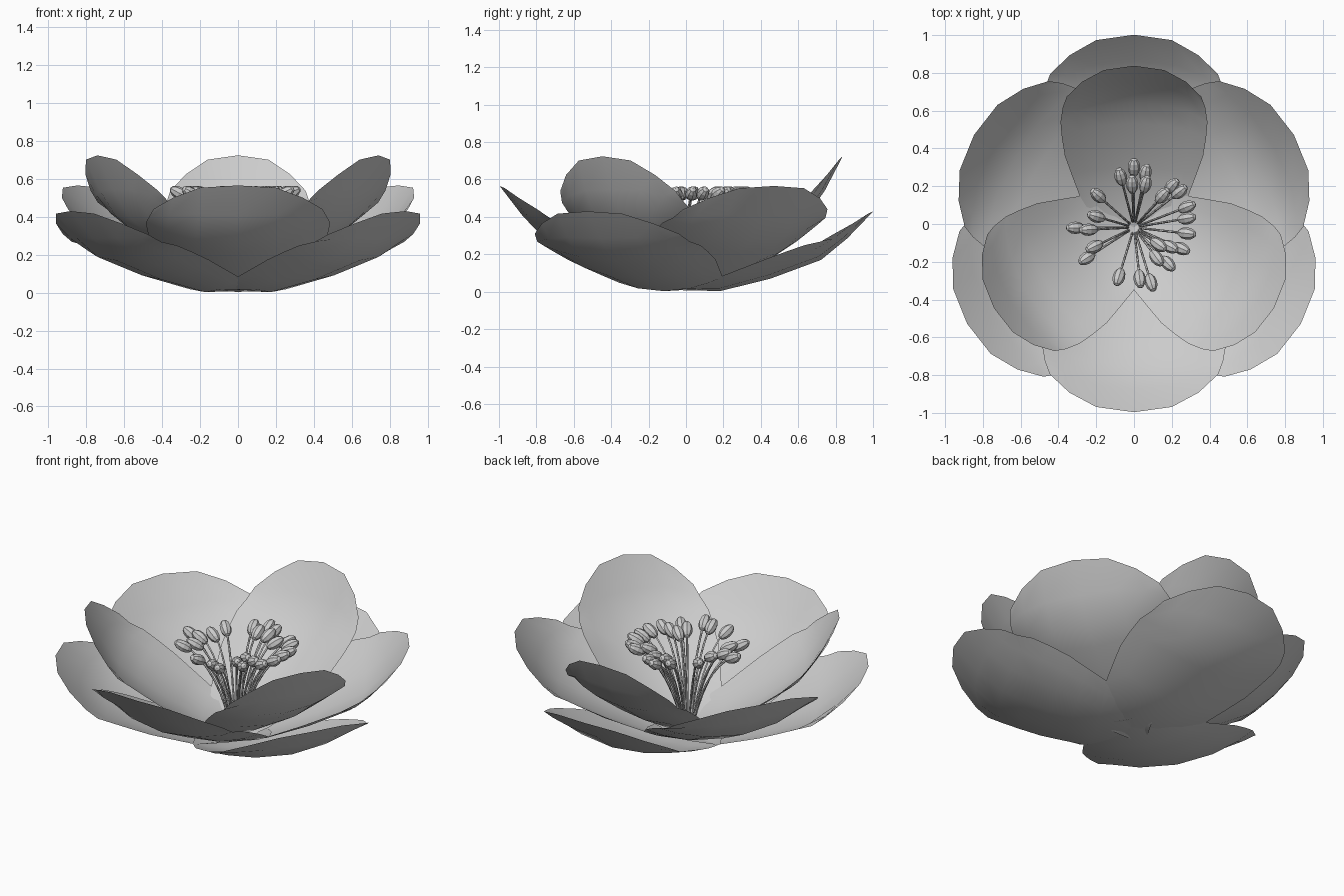
import bpy, bmesh, math
from mathutils import Vector, Matrix

if "Cube" in bpy.data.objects:
    bpy.data.objects.remove(bpy.data.objects["Cube"])

CY = -0.018  # flower axis in y


def lerp_table(table, x):
    for (x0, y0), (x1, y1) in zip(table, table[1:]):
        if x <= x1:
            break
    return y0 + (y1 - y0) * (x - x0) / (x1 - x0)


# Petal centre line (distance, height) and half width (distance, width)
PROFILE = [(-0.1, 0.012), (0.2, 0.003), (0.47, 0.07), (0.74, 0.17), (0.88, 0.285), (1.02, 0.43)]
WIDTH = [(-0.1, 0.13), (0.03, 0.26), (0.2, 0.36), (0.45, 0.455), (0.7, 0.49), (0.86, 0.475), (1.02, 0.445)]
ROWS = [-0.1, 0.03, 0.2, 0.34, 0.47, 0.61, 0.74, 0.88, 1.02]
COLS = [-1, -0.77, -0.45, 0, 0.45, 0.77, 1]


def petal(name, angle, tilt, wide, cup, lift, length):
    """One cupped petal, tilted up about its base and turned about the axis."""
    bm = bmesh.new()
    tilt_m = Matrix.Rotation(-math.radians(tilt), 4, 'Y')
    place = (Matrix.Translation((0, CY, lift))
             @ Matrix.Rotation(math.radians(angle), 4, 'Z') @ tilt_m)
    grid = []
    for a in ROWS:
        v = (a + 0.1) / 1.12
        row = []
        for t in COLS:
            along = a - 0.21 * v ** 3 * abs(t) ** 2.5
            side = lerp_table(WIDTH, a) * t * wide
            k = cup * (1.4 - 0.5 * v)
            z = lerp_table(PROFILE, along) + k * side * side
            row.append(bm.verts.new(place @ Vector((along * length, side, z))))
        grid.append(row)
    for r0, r1 in zip(grid, grid[1:]):
        for i in range(len(COLS) - 1):
            bm.faces.new((r0[i], r1[i], r1[i + 1], r0[i + 1]))
    me = bpy.data.meshes.new(name)
    bm.to_mesh(me)
    bm.free()
    me.shade_smooth()
    ob = bpy.data.objects.new(name, me)
    bpy.context.collection.objects.link(ob)


# Three whorls of three petals: first angle, tilt, width, cup, lift, length
WHORLS = {
    "outer_petal": (90, 0, 1.0, 0.46, 0.0, 1.0),
    "middle_petal": (30, 7, 1.0, 0.58, 0.012, 1.018),
    "inner_petal": (90, 16.5, 0.8, 0.62, 0.022, 1.0),
}
for name, (start, *shape) in WHORLS.items():
    for i in range(3):
        petal(f"{name}_{i + 1}", start + 120 * i, *shape)

# Anther positions seen from above
ANTHERS = [(0, .3), (.06, .27), (-.07, .25), (-.01, .21), (.06, .21), (-.19, .15),
           (.15, .15), (.2, .2), (.24, .17), (.28, .09), (.28, .03), (.28, -.05),
           (.25, -.13), (.19, -.12), (.13, -.11), (.18, -.21), (.12, -.18), (.09, -.31),
           (.03, -.29), (-.08, -.28), (-.25, -.18), (-.21, -.12), (-.24, -.03),
           (-.31, -.02), (-.2, .04)]

curve = bpy.data.curves.new("filaments", 'CURVE')
curve.dimensions = '3D'
curve.bevel_depth = 0.006
curve.bevel_resolution = 0
bm = bmesh.new()
for x, y in ANTHERS:
    flat = Vector((x, y - CY, 0))
    r = flat.length
    out = flat.normalized()
    axis = (out + Vector((0, 0, 0.55))).normalized()
    tip = Vector((x, y, 0.525))
    # Anther: faceted ellipsoid lying along the filament end
    m = (Matrix.Translation(tip) @ axis.to_track_quat('Z', 'Y').to_matrix().to_4x4()
         @ Matrix.Diagonal((0.033, 0.033, 0.055, 1)))
    bmesh.ops.create_uvsphere(bm, u_segments=8, v_segments=6, radius=1, matrix=m)
    # Filament: rises near the axis, then arcs outward
    p0 = Vector((0, CY, 0.03)) + out * 0.03
    p1 = Vector((0, CY, 0.36)) + out * (0.1 * r / 0.3)
    p2 = tip - axis * 0.05
    sp = curve.splines.new('POLY')
    sp.points.add(6)
    for i, p in enumerate(sp.points):
        t = i / 6
        q = p0 * (1 - t) ** 2 + p1 * 2 * t * (1 - t) + p2 * t * t
        p.co = (*q, 1)
me = bpy.data.meshes.new("anthers")
bm.to_mesh(me)
bm.free()
for n, d in (("anthers", me), ("filaments", curve)):
    bpy.context.collection.objects.link(bpy.data.objects.new(n, d))
